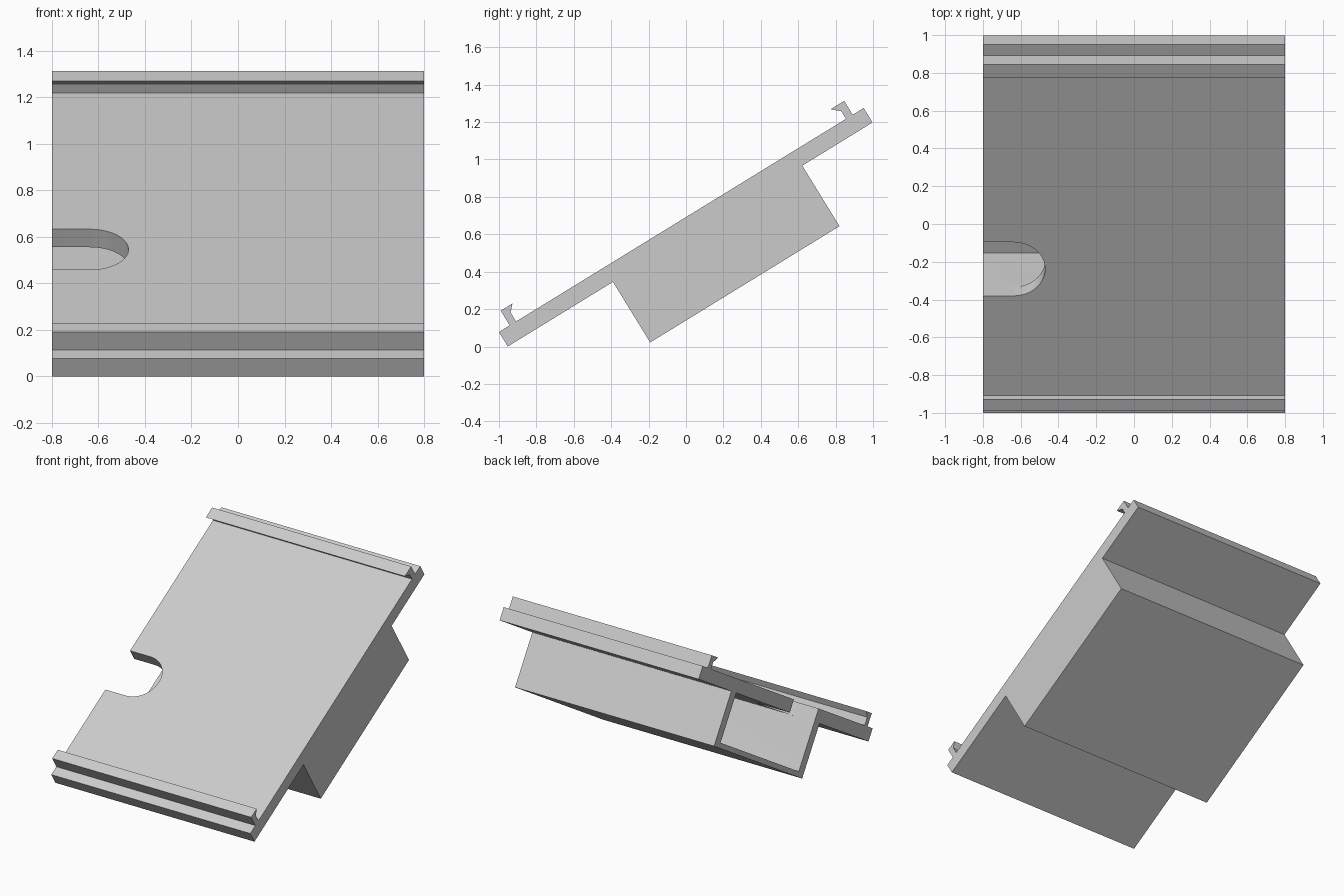
import bpy, bmesh, math
from mathutils import Vector

if "Cube" in bpy.data.objects:
    bpy.data.objects.remove(bpy.data.objects["Cube"])

ANGLE = math.radians(31.55)
U = Vector((0, math.cos(ANGLE), math.sin(ANGLE)))    # along the slope
N = Vector((0, -math.sin(ANGLE), math.cos(ANGLE)))   # out of the slope
ORIGIN = Vector((0, -0.953, 0))                      # lower front corner
HALF = 0.8


def place(x, u, v):
    return ORIGIN + Vector((x, 0, 0)) + U * u + N * v


def prism(name, bottom, top):
    """Solid between two matching outlines."""
    bm = bmesh.new()
    a = [bm.verts.new(p) for p in bottom]
    b = [bm.verts.new(p) for p in top]
    bm.faces.new(a)
    bm.faces.new(b[::-1])
    for i in range(len(a)):
        j = (i + 1) % len(a)
        bm.faces.new((a[i], b[i], b[j], a[j]))
    bmesh.ops.recalc_face_normals(bm, faces=bm.faces)
    mesh = bpy.data.meshes.new(name)
    bm.to_mesh(mesh)
    bm.free()
    obj = bpy.data.objects.new(name, mesh)
    bpy.context.collection.objects.link(obj)
    return obj


def side_prism(name, profile, x0, x1):
    return prism(name, [place(x0, u, v) for u, v in profile],
                 [place(x1, u, v) for u, v in profile])


grey = bpy.data.materials.new("light grey")
grey.diffuse_color = (0.6, 0.6, 0.6, 1)
grey.use_nodes = True
grey.node_tree.nodes["Principled BSDF"].inputs["Base Color"].default_value = grey.diffuse_color

# Sloping plate with the box below and a hooked rail at each end
T = 0.091
profile = [
    (0, 0), (0.66, 0), (0.66, -0.38), (1.848, -0.38), (1.848, 0), (2.289, 0),
    (2.289, T),
    (2.22, T), (2.22, 0.178), (2.135, 0.178), (2.178, 0.138), (2.178, T),
    (0.108, T), (0.108, 0.147), (0.142, 0.183), (0.068, 0.183), (0.068, T),
    (0, T),
]
body = side_prism("hooked_cover", profile, -HALF, HALF)
body.data.materials.append(grey)

# Pocket inside the box, open on the left end
pocket = side_prism("pocket_cutter",
                    [(0.728, -0.344), (1.782, -0.344), (1.782, 0), (0.728, 0)],
                    -1.0, HALF - 0.066)

# Round-ended finger notch through the plate
R, MID = 0.1665, 0.8945
outline = [(-1.0, MID - R)]
for i in range(33):
    t = -math.pi / 2 + math.pi * i / 32
    outline.append((-0.4705 - R + R * math.cos(t), MID + R * math.sin(t)))
outline.append((-1.0, MID + R))
notch = prism("notch_cutter", [place(x, u, -0.1) for x, u in outline],
              [place(x, u, 0.2) for x, u in outline])

for cutter in (pocket, notch):
    cutter.hide_render = True
    cutter.hide_set(True)
    mod = body.modifiers.new(cutter.name, 'BOOLEAN')
    mod.operation = 'DIFFERENCE'
    mod.solver = 'EXACT'
    mod.object = cutter

# Smooth only the rounded notch end
bpy.context.view_layer.objects.active = body
body.select_set(True)
for mod in list(body.modifiers):
    bpy.ops.object.modifier_apply(modifier=mod.name)
bpy.ops.object.shade_smooth_by_angle(angle=math.radians(20))
for cutter in (pocket, notch):
    bpy.data.objects.remove(cutter)
